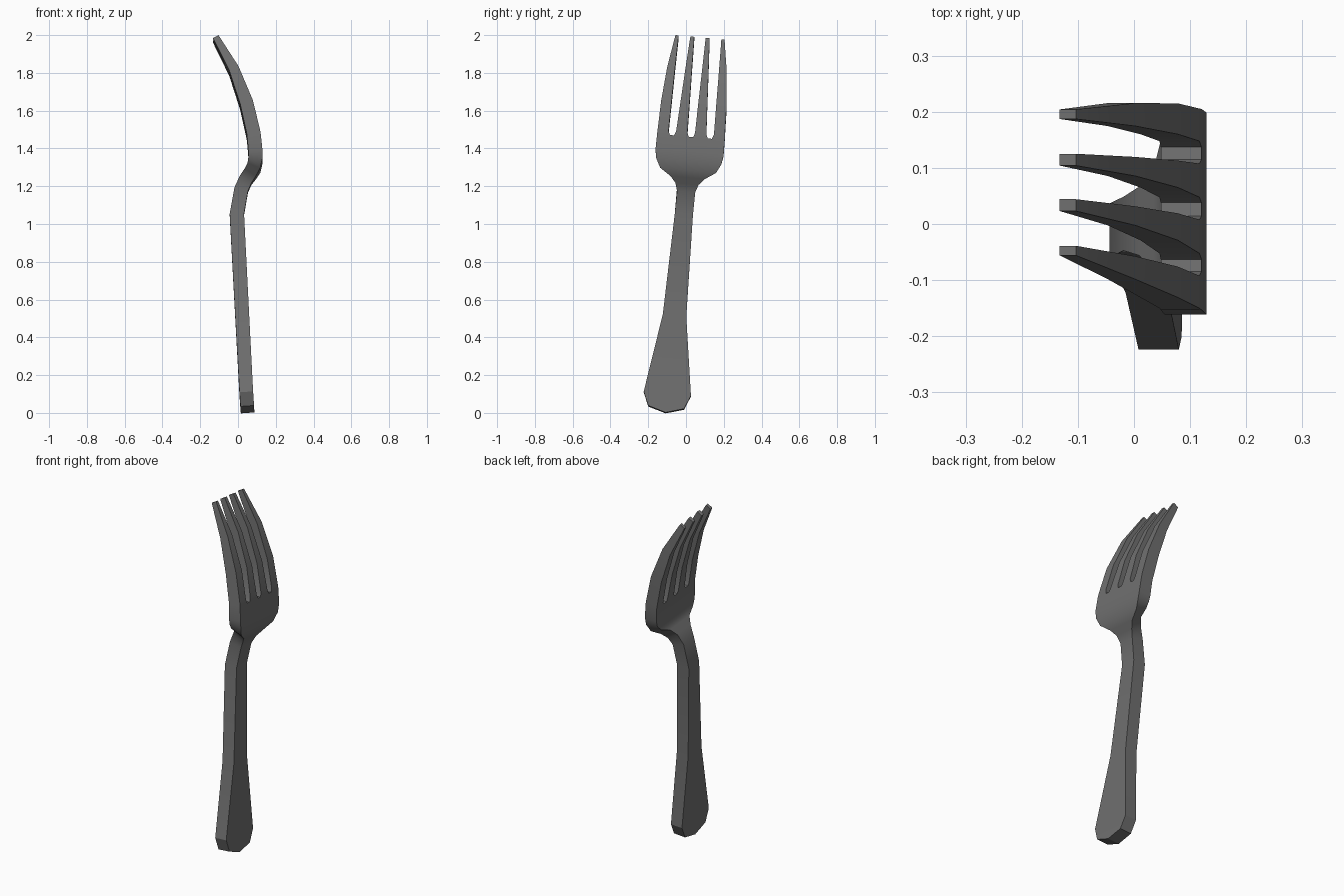
import bpy, bmesh, math
from mathutils import Vector

old = bpy.data.objects.get("Cube")
if old:
    bpy.data.objects.remove(old, do_unlink=True)

# Cross-sections: height, bend, thickness, half of the edge positions across
HANDLE = [
    (0.00, 0.051, 0.072, [0.0]),
    (0.028, 0.049, 0.072, [0.095]),
    (0.10, 0.044, 0.072, [0.125]),
    (0.515, 0.022, 0.074, [0.062]),
    (1.05, -0.006, 0.076, [0.048]),
    (1.18, 0.017, 0.074, [0.048]),
    (1.23, 0.040, 0.072, [0.061]),
    (1.265, 0.065, 0.072, [0.09]),
    (1.297, 0.084, 0.072, [0.148]),
    (1.335, 0.092, 0.074, [0.172]),
    (1.375, 0.092, 0.075, [0.18]),
]
TINES = [
    (1.457, 0.084, 0.073, [0.179, 0.111, 0.089, 0.012]),
    (1.475, 0.081, 0.073, [0.178, 0.12, 0.08, 0.02]),
    (1.63, 0.045, 0.07, [0.173, 0.118, 0.071, 0.023]),
    (1.81, -0.022, 0.054, [0.157, 0.116, 0.061, 0.027]),
    (1.98, -0.118, 0.033, [0.13, 0.113, 0.051, 0.03]),
]
SECTIONS = HANDLE + TINES
LEAN = 0.092

bm = bmesh.new()


def section(i):
    """Return the outer and inner vertices across one section."""
    s, x, thick, half = SECTIONS[i]
    a = SECTIONS[max(i - 1, 0)]
    b = SECTIONS[min(i + 1, len(SECTIONS) - 1)]
    normal = Vector((b[0] - a[0], 0, a[1] - b[1])).normalized() * thick / 2
    across = [-w for w in half] + half[::-1]
    centres = [Vector((x, LEAN * s - 0.108 + w, s - LEAN * w)) for w in across]
    return [[bm.verts.new(c + n) for c in centres] for n in (normal, -normal)]


def wall(a, b, i, j):
    bm.faces.new((a[0][i], b[0][j], b[1][j], a[1][i]))


def panel(a, b, ia, ib):
    """Join the given spans of two sections with faces and side walls."""
    for side in (0, 1):
        bm.faces.new([a[side][k] for k in ia] + [b[side][k] for k in reversed(ib)])
    wall(a, b, ia[0], ib[0])
    wall(a, b, ia[-1], ib[-1])


rows = [section(i) for i in range(len(SECTIONS))]
base = len(HANDLE)

# Handle and neck
for a, b in zip(rows[:base - 1], rows[1:base]):
    panel(a, b, [0, 1], [0, 1])

# Palm and slot floors
palm = rows[base]
panel(rows[base - 1], palm, [0, 1], list(range(8)))
for k in (1, 3, 5):
    wall(palm, palm, k, k + 1)

# Four tines with end caps
for k in (0, 2, 4, 6):
    for a, b in zip(rows[base:-1], rows[base + 1:]):
        panel(a, b, [k, k + 1], [k, k + 1])
    wall(rows[-1], rows[-1], k, k + 1)

bmesh.ops.remove_doubles(bm, verts=bm.verts, dist=0.0005)
bmesh.ops.recalc_face_normals(bm, faces=bm.faces)
mesh = bpy.data.meshes.new("fork")
bm.to_mesh(mesh)
bm.free()

# Dark grey metal
metal = bpy.data.materials.new("dark_grey")
metal.use_nodes = True
colour = (0.16, 0.16, 0.16, 1)
metal.diffuse_color = colour
metal.node_tree.nodes["Principled BSDF"].inputs["Base Color"].default_value = colour
mesh.materials.append(metal)

fork = bpy.data.objects.new("fork", mesh)
bpy.context.collection.objects.link(fork)
bpy.ops.object.select_all(action="DESELECT")
fork.select_set(True)
bpy.context.view_layer.objects.active = fork
bpy.ops.object.shade_smooth_by_angle(angle=math.radians(30))
